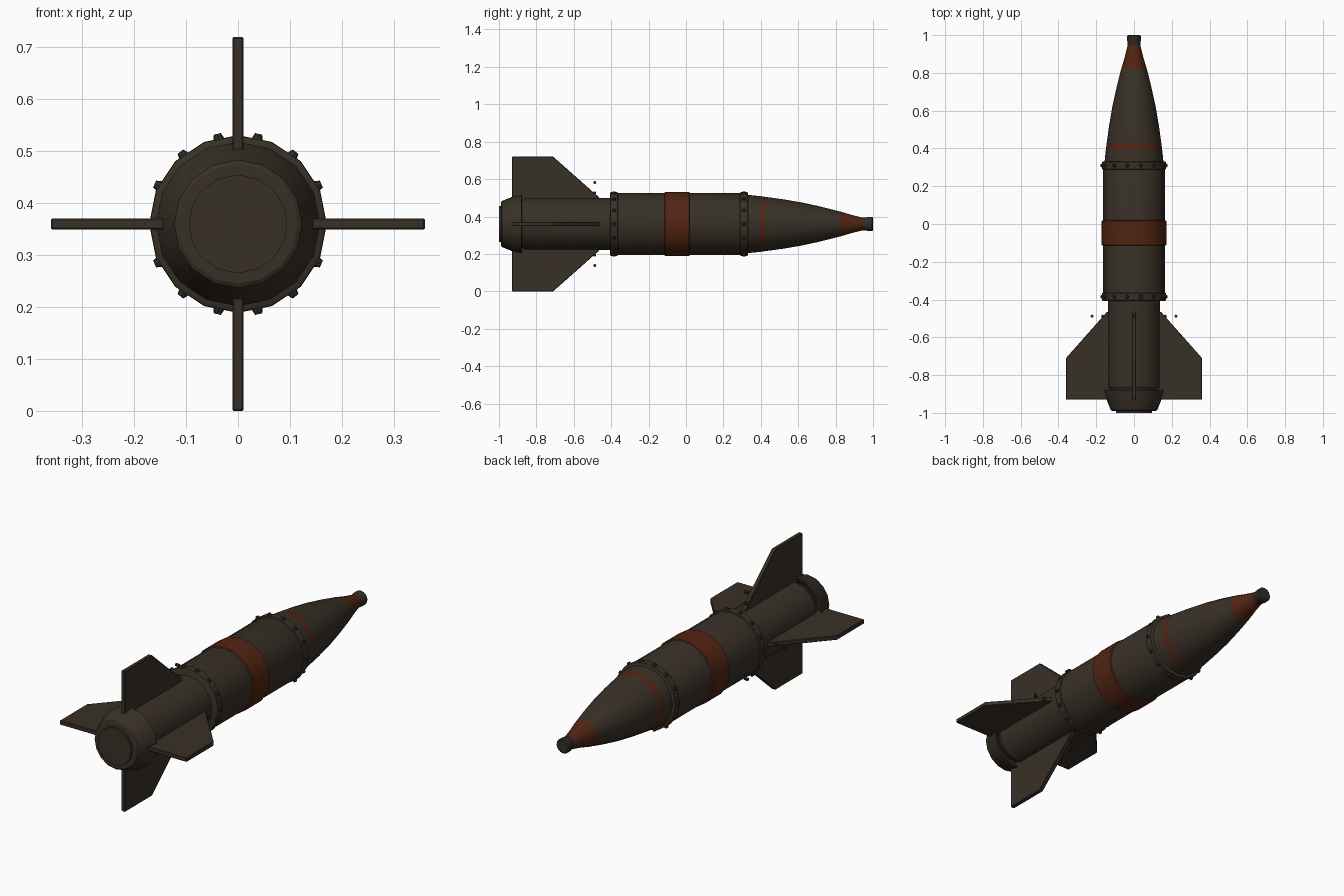
import bpy, bmesh, math
from mathutils import Matrix, Vector

if "Cube" in bpy.data.objects:
    bpy.data.objects.remove(bpy.data.objects["Cube"])

CZ = 0.36      # height of the long axis
SIDES = 16


def material(name, rgb):
    m = bpy.data.materials.new(name)
    m.diffuse_color = (*rgb, 1)
    m.use_nodes = True
    m.node_tree.nodes["Principled BSDF"].inputs["Base Color"].default_value = m.diffuse_color
    return m


OLIVE = material("dark olive brown", (0.040, 0.030, 0.020))
RUST = material("rust red", (0.085, 0.018, 0.006))
STEEL = material("dark steel", (0.030, 0.027, 0.020))


def finish(bm, name, mats, smooth=True):
    bmesh.ops.recalc_face_normals(bm, faces=bm.faces[:])
    mesh = bpy.data.meshes.new(name)
    bm.to_mesh(mesh)
    bm.free()
    for m in mats:
        mesh.materials.append(m)
    ob = bpy.data.objects.new(name, mesh)
    bpy.context.collection.objects.link(ob)
    if smooth:
        bpy.ops.object.select_all(action='DESELECT')
        ob.select_set(True)
        bpy.context.view_layer.objects.active = ob
        bpy.ops.object.shade_smooth_by_angle(angle=math.radians(32))
    return ob


def lathe(name, profile, mats, rule=None):
    """Revolve (y, radius) points round the long axis and cap both ends."""
    bm = bmesh.new()
    rings = []
    for y, r in profile:
        rings.append([bm.verts.new((r * math.cos(a), y, CZ + r * math.sin(a)))
                      for a in (i * math.tau / SIDES for i in range(SIDES))])
    for a, b in zip(rings, rings[1:]):
        for i in range(SIDES):
            j = (i + 1) % SIDES
            f = bm.faces.new((a[i], a[j], b[j], b[i]))
            if rule:
                f.material_index = rule(f.calc_center_median().y)
    bm.faces.new(rings[0])
    bm.faces.new(rings[-1])
    return finish(bm, name, mats)


# Body and tail tube
lathe("main_body", [(-0.40, 0.158), (-0.39, 0.165), (0.31, 0.165), (0.33, 0.158)], [OLIVE])
lathe("tail_tube", [(-0.90, 0.115), (-0.875, 0.128), (-0.86, 0.138), (-0.39, 0.138)], [OLIVE])

# Tail cap flares forward, with a recessed front and a nozzle plate behind
lathe("tail_cap", [(-0.99, 0.115), (-0.985, 0.123), (-0.93, 0.145), (-0.88, 0.158),
                   (-0.878, 0.150), (-0.90, 0.118)], [OLIVE])
lathe("nozzle_plate", [(-1.0, 0.095), (-0.985, 0.095)], [OLIVE])

# Nose cone with a narrow stripe and a painted end
lathe("nose_cone", [(0.32, 0.157), (0.395, 0.149), (0.425, 0.145), (0.52, 0.132),
                    (0.62, 0.115), (0.72, 0.093), (0.82, 0.068), (0.88, 0.050),
                    (0.945, 0.034)], [OLIVE, RUST],
      lambda y: int(0.395 < y < 0.425 or y > 0.82))
lathe("nose_tip", [(0.935, 0.030), (0.94, 0.034), (0.965, 0.034), (0.97, 0.037),
                   (0.995, 0.037), (1.0, 0.032)], [STEEL])

# Painted middle band
lathe("middle_band", [(-0.115, 0.165), (-0.112, 0.171), (0.017, 0.171), (0.02, 0.165)], [RUST])

# Bolted collars
for label, y in (("rear", -0.385), ("front", 0.31)):
    lathe(label + "_collar", [(y - 0.022, 0.163), (y - 0.018, 0.170),
                              (y + 0.018, 0.170), (y + 0.022, 0.163)], [OLIVE])
    bm = bmesh.new()
    for k in range(14):
        place = (Matrix.Translation((0, y, CZ)) @ Matrix.Rotation(k * math.tau / 14, 4, 'Y')
                 @ Matrix.Translation((0.171, 0, 0)) @ Matrix.Rotation(math.pi / 2, 4, 'Y'))
        bmesh.ops.create_cone(bm, cap_ends=True, segments=8, radius1=0.012,
                              radius2=0.007, depth=0.014, matrix=place)
    finish(bm, label + "_collar_bolts", [STEEL])

# Four fins, each with two small pins ahead of its sloping edge
OUTLINE = [(0.12, -0.93), (0.36, -0.93), (0.36, -0.71), (0.143, -0.465), (0.12, -0.465)]
for k, side in enumerate(("right", "top", "left", "bottom")):
    turn = Matrix.Translation((0, 0, CZ)) @ Matrix.Rotation(-k * math.pi / 2, 4, 'Y')
    bm = bmesh.new()
    face = bm.faces.new([bm.verts.new((r, y, -0.011)) for r, y in OUTLINE])
    up = bmesh.ops.extrude_face_region(bm, geom=[face])
    bmesh.ops.translate(bm, vec=Vector((0, 0, 0.022)),
                        verts=[v for v in up["geom"] if isinstance(v, bmesh.types.BMVert)])
    bmesh.ops.bevel(bm, geom=bm.edges[:], offset=0.003, segments=1, affect='EDGES')
    bmesh.ops.transform(bm, matrix=turn, verts=bm.verts[:])
    finish(bm, side + "_fin", [OLIVE], smooth=False)

    bm = bmesh.new()
    for r in (0.166, 0.222):
        bmesh.ops.create_cone(bm, cap_ends=True, segments=8, radius1=0.008, radius2=0.008,
                              depth=0.02, matrix=turn @ Matrix.Translation((r, -0.488, 0)))
    finish(bm, side + "_fin_pins", [STEEL])
